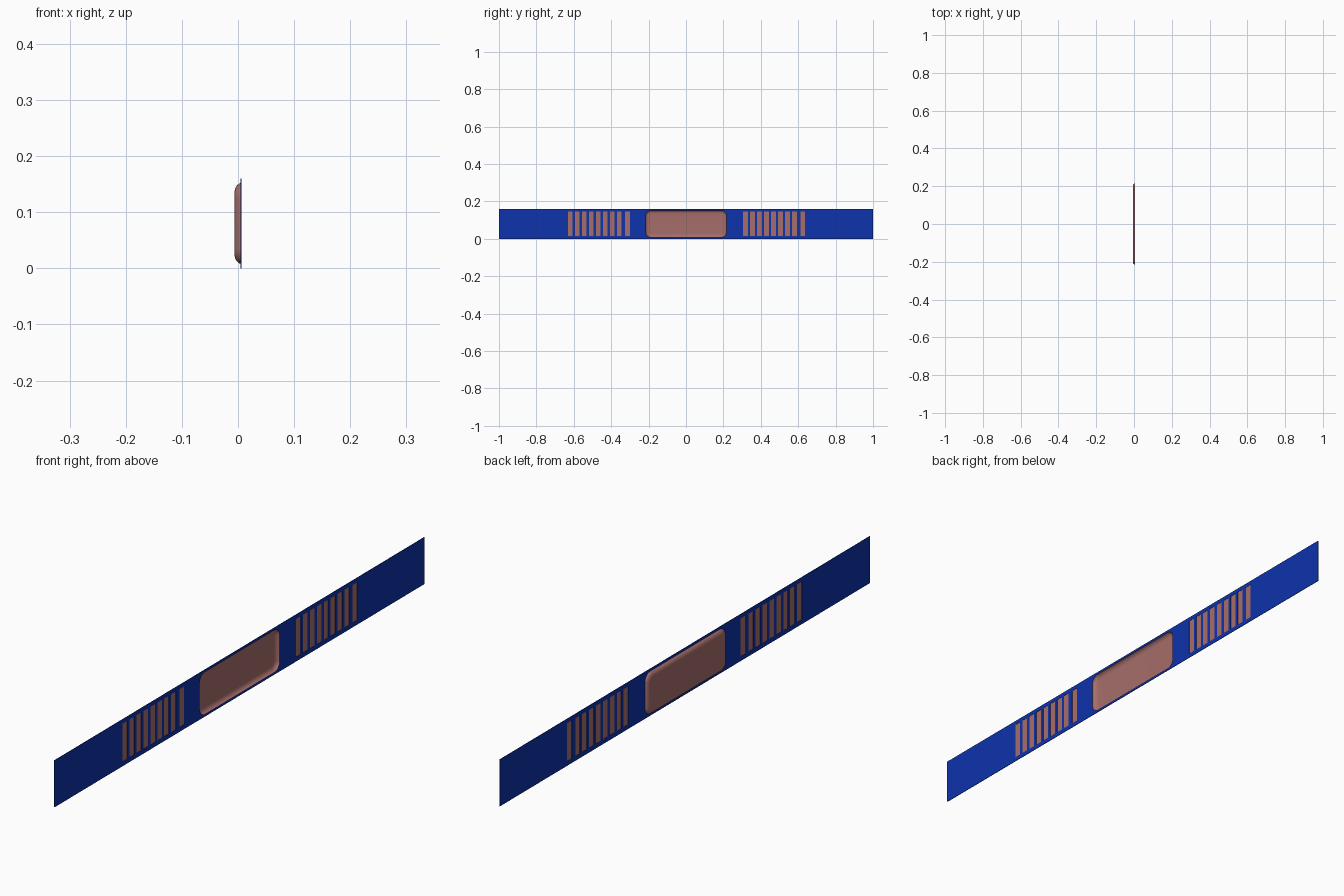
import bpy, bmesh, math

if "Cube" in bpy.data.objects:
    bpy.data.objects.remove(bpy.data.objects["Cube"])

XS = 0.0063          # outer plane of the thin band
THICK = 0.002        # band thickness
DEPTH = 0.0126       # how far the centre panel bulges towards -x


def material(name, rgb):
    m = bpy.data.materials.new(name)
    m.diffuse_color = (*rgb, 1)
    m.use_nodes = True
    m.node_tree.nodes["Principled BSDF"].inputs["Base Color"].default_value = m.diffuse_color
    return m


blue = material("blue", (0.004, 0.033, 0.41))
copper = material("copper", (0.38, 0.155, 0.145))


def finish(name, bm, mat):
    me = bpy.data.meshes.new(name)
    bm.to_mesh(me)
    bm.free()
    ob = bpy.data.objects.new(name, me)
    bpy.context.collection.objects.link(ob)
    me.materials.append(mat)
    return ob


def rect(y0, y1, z0, z1):
    return [(y0, z0), (y1, z0), (y1, z1), (y0, z1)]


def rounded(hy, hz, r, n=8):
    # rounded rectangle centred on the band
    pts = []
    for k, (sy, sz) in enumerate([(1, 1), (-1, 1), (-1, -1), (1, -1)]):
        for i in range(n + 1):
            a = math.pi / 2 * (k + i / n)
            pts.append((sy * (hy - r) + r * math.cos(a),
                        0.08 + sz * (hz - r) + r * math.sin(a)))
    return pts


def ring(bm, pts, x):
    return [bm.verts.new((x, y, z)) for y, z in pts]


# two copies of nine bars, the last one slightly further apart
starts = [i * 0.0374 for i in range(8)] + [0.306]
bars = [rect(o + s, o + s + 0.0255, 0.0155, 0.1455)
        for o in (-0.632, 0.305) for s in starts]

HY, HZ, R = 0.216, 0.072, 0.028
outline = rounded(HY, HZ, R)

# band sheet with openings for the bars and panel
bm = bmesh.new()
edges = []
for loop in [rect(-1, 1, 0, 0.16), outline] + bars:
    vs = ring(bm, loop, XS)
    edges += [bm.edges.new((vs[i - 1], vs[i])) for i in range(len(vs))]
bmesh.ops.triangle_fill(bm, use_beauty=True, use_dissolve=False,
                        edges=edges, normal=(1, 0, 0))
for f in bm.faces:
    f.normal_update()
    if f.normal.x < 0:
        f.normal_flip()
band = finish("band", bm, blue)
solid = band.modifiers.new("thickness", 'SOLIDIFY')
solid.thickness = THICK
solid.offset = -1

# bars set in the openings, halfway through the band
bm = bmesh.new()
for b in bars:
    bm.faces.new(ring(bm, b, XS - THICK / 2))
finish("grip_bars", bm, copper)

# hollow embossed centre panel with rounded rim
bm = bmesh.new()
prev = None
STEPS = 8
for s in range(STEPS + 1):
    t = math.pi / 2 * s / STEPS
    d = 0.018 * (1 - math.cos(t))
    cur = ring(bm, rounded(HY - d, HZ - d, R - d), XS - DEPTH * math.sin(t))
    if prev:
        for i in range(len(cur)):
            bm.faces.new((prev[i - 1], prev[i], cur[i], cur[i - 1]))
    prev = cur
bm.faces.new(prev)
panel = finish("centre_panel", bm, copper)
bpy.context.view_layer.objects.active = panel
panel.select_set(True)
bpy.ops.object.shade_smooth_by_angle(angle=math.radians(40))
